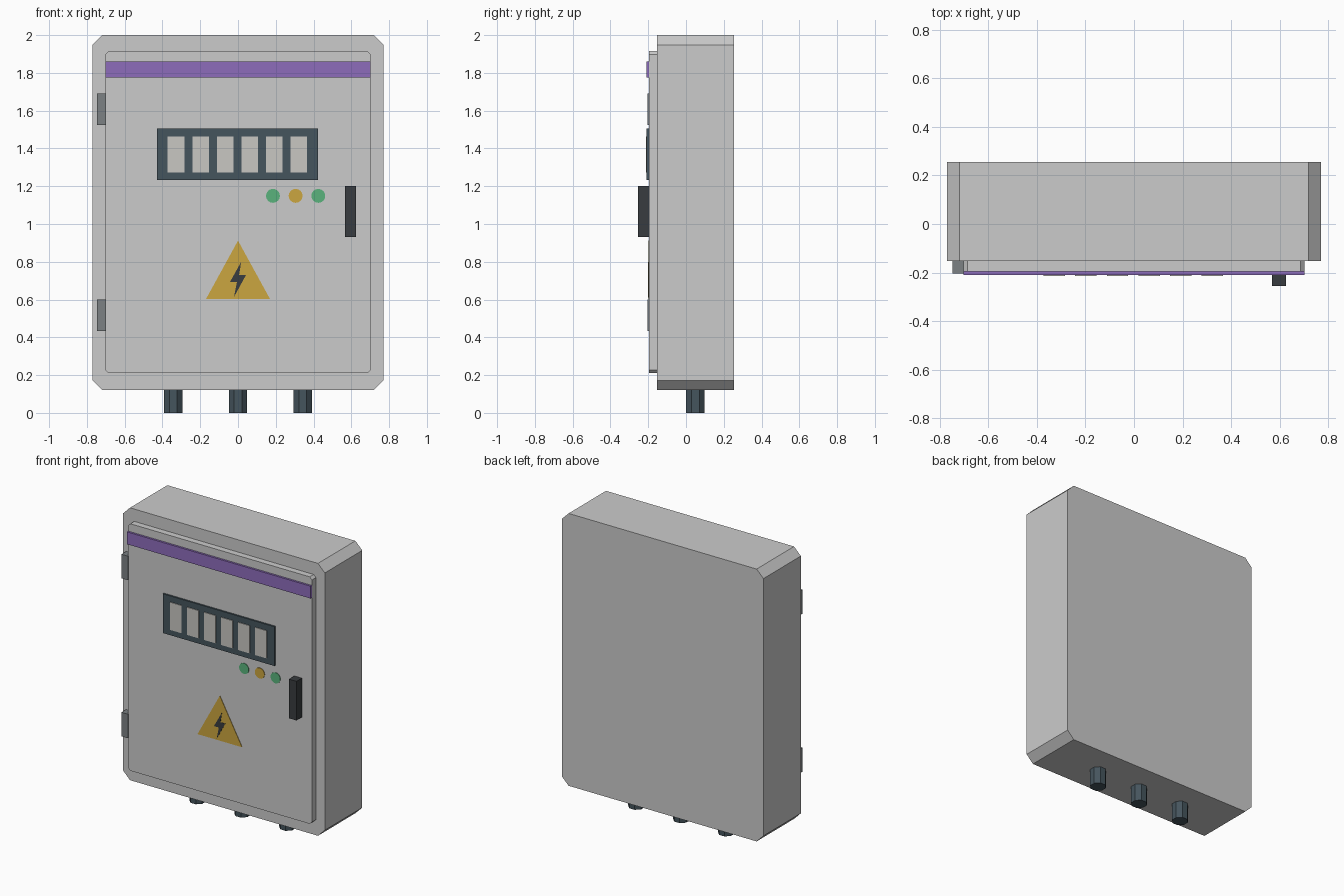
import bpy, bmesh, math

if "Cube" in bpy.data.objects:
    bpy.data.objects.remove(bpy.data.objects["Cube"])

def mat(name, r, g, b):
    m = bpy.data.materials.new(name)
    m.diffuse_color = (r, g, b, 1)
    m.use_nodes = True
    m.node_tree.nodes["Principled BSDF"].inputs["Base Color"].default_value = m.diffuse_color
    return m

PURPLE = mat("purple", 0.27, 0.15, 0.5)
SLATE = mat("slate", 0.06, 0.09, 0.11)
PALE = mat("pale", 0.58, 0.57, 0.54)
GREEN = mat("green", 0.1, 0.45, 0.2)
AMBER = mat("amber", 0.6, 0.38, 0.05)
DARK = mat("dark", 0.04, 0.045, 0.05)
STEEL = mat("steel", 0.2, 0.22, 0.23)

def prism(name, pts, y0, y1, material=None):
    """Extrude an x/z outline from y0 to y1."""
    bm = bmesh.new()
    face = bm.faces.new([bm.verts.new((x, y0, z)) for x, z in pts])
    ext = bmesh.ops.extrude_face_region(bm, geom=[face])
    for v in ext["geom"]:
        if isinstance(v, bmesh.types.BMVert):
            v.co.y = y1
    bmesh.ops.recalc_face_normals(bm, faces=bm.faces)
    me = bpy.data.meshes.new(name)
    bm.to_mesh(me)
    bm.free()
    ob = bpy.data.objects.new(name, me)
    bpy.context.collection.objects.link(ob)
    if material:
        me.materials.append(material)
    return ob

def rect(x0, x1, z0, z1, c=0):
    """Rectangle outline with optional cut corners of size c."""
    if not c:
        return [(x0, z0), (x1, z0), (x1, z1), (x0, z1)]
    return [(x0 + c, z0), (x1 - c, z0), (x1, z0 + c), (x1, z1 - c),
            (x1 - c, z1), (x0 + c, z1), (x0, z1 - c), (x0, z0 + c)]

FRONT = -0.196  # door face

# Cabinet body, door and stripe
prism("cabinet_body", rect(-0.77, 0.77, 0.12, 2.0, 0.052), -0.153, 0.255)
prism("door", rect(-0.702, 0.702, 0.21, 1.915, 0.017), FRONT, -0.15)
prism("door_stripe", rect(-0.702, 0.702, 1.775, 1.86), -0.21, FRONT + 0.003, PURPLE)

# Hinges
for i, z in enumerate((0.517, 1.608)):
    prism(f"hinge_{i}", rect(-0.747, -0.699, z - 0.083, z + 0.083), -0.204, -0.15, STEEL)

# Breaker panel with six windows
prism("breaker_frame", rect(-0.428, 0.424, 1.234, 1.505), -0.208, FRONT + 0.003, SLATE)
for i in range(6):
    x = -0.328 + 0.13 * i
    prism(f"breaker_window_{i}", rect(x - 0.044, x + 0.044, 1.273, 1.464), -0.213, -0.2, PALE)

# Indicator lights
for i, m in enumerate((GREEN, AMBER, GREEN)):
    cx = 0.185 + 0.12 * i
    pts = [(cx + 0.037 * math.cos(a * math.pi / 8), 1.149 + 0.037 * math.sin(a * math.pi / 8))
           for a in range(16)]
    prism(f"indicator_light_{i}", pts, FRONT - 0.004, FRONT + 0.003, m)

# Door handle
prism("door_handle", rect(0.567, 0.625, 0.93, 1.20), -0.255, FRONT + 0.003, DARK)

# Warning sign
prism("warning_triangle", [(-0.17, 0.602), (0.17, 0.602), (0, 0.912)],
      FRONT - 0.003, FRONT + 0.003, AMBER)
prism("warning_bolt", [(0.017, 0.80), (-0.043, 0.692), (-0.006, 0.692), (-0.022, 0.612),
                       (0.043, 0.731), (0.006, 0.731)], FRONT - 0.005, FRONT, DARK)

# Cable glands underneath
for i, x in enumerate((-0.343, 0, 0.343)):
    bpy.ops.mesh.primitive_cylinder_add(vertices=8, radius=0.053, depth=0.14,
                                        location=(x, 0.05, 0.07),
                                        rotation=(0, 0, math.pi / 8))
    gland = bpy.context.object
    gland.name = f"cable_gland_{i}"
    gland.data.materials.append(SLATE)
